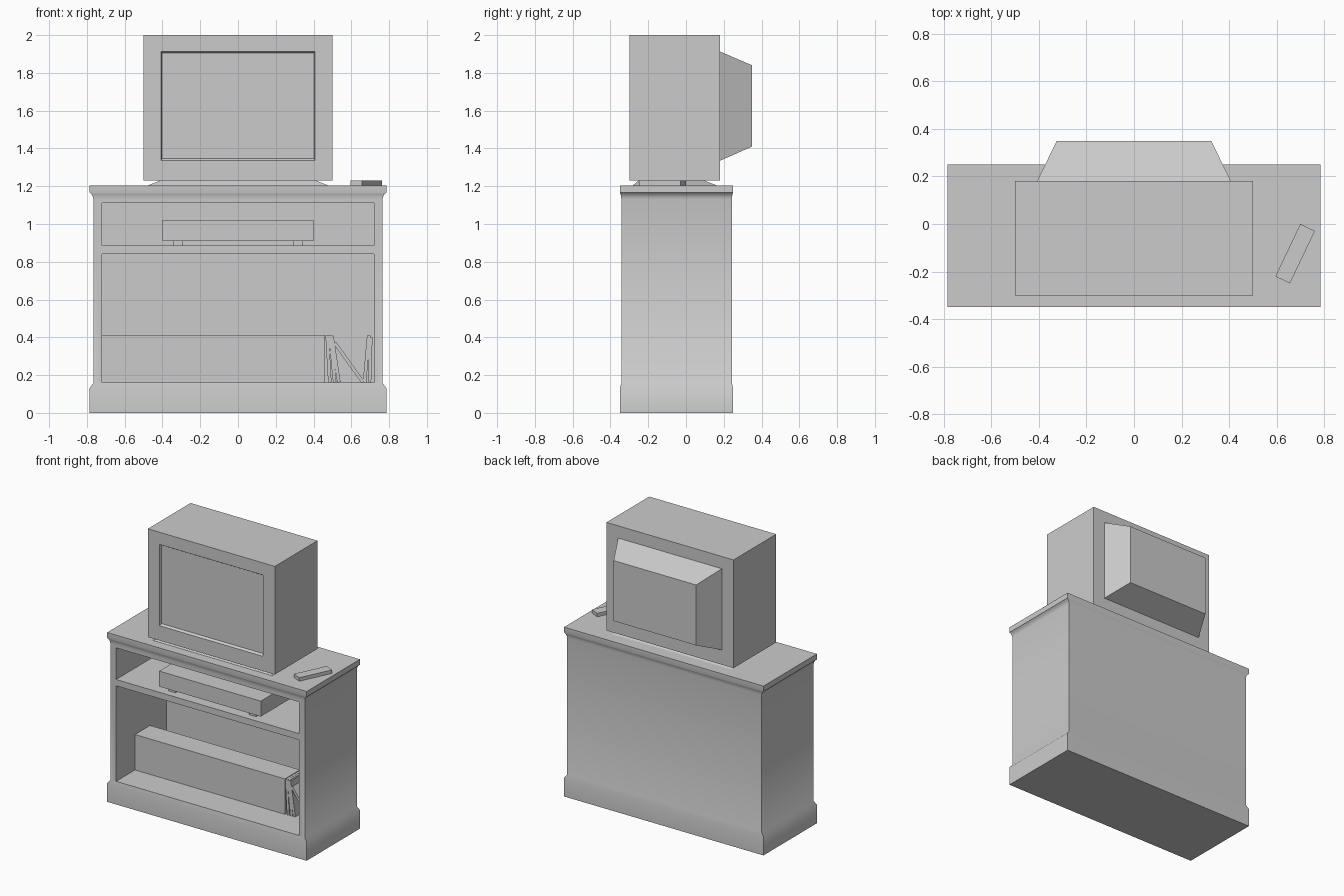
import bpy, bmesh, math
from mathutils import Vector

if "Cube" in bpy.data.objects:
    bpy.data.objects.remove(bpy.data.objects["Cube"])


def loft(name, rings):
    """Skin a stack of four-cornered rings and cap both ends."""
    bm = bmesh.new()
    loops = [[bm.verts.new(p) for p in r] for r in rings]
    for a, b in zip(loops, loops[1:]):
        for i in range(4):
            j = (i + 1) % 4
            bm.faces.new((a[i], a[j], b[j], b[i]))
    bm.faces.new(loops[0][::-1])
    bm.faces.new(loops[-1])
    bmesh.ops.recalc_face_normals(bm, faces=bm.faces)
    me = bpy.data.meshes.new(name)
    bm.to_mesh(me)
    bm.free()
    ob = bpy.data.objects.new(name, me)
    bpy.context.collection.objects.link(ob)
    return ob


def flat_ring(x0, x1, y0, y1, z):
    return [(x0, y0, z), (x1, y0, z), (x1, y1, z), (x0, y1, z)]


def upright_ring(x, z0, z1, y):
    return [(-x, y, z0), (x, y, z0), (x, y, z1), (-x, y, z1)]


def box(name, x0, x1, y0, y1, z0, z1):
    return loft(name, [flat_ring(x0, x1, y0, y1, z) for z in (z0, z1)])


# Cabinet: plinth, body and moulded top as one scaled profile (z, scale)
profile = [(0, 1), (0.132, 1), (0.157, 0.975), (1.132, 0.975), (1.145, 0.979),
           (1.158, 0.988), (1.166, 1), (1.205, 1)]
cabinet = loft("cabinet", [flat_ring(-0.785 * s, 0.785 * s, -0.05 - 0.3 * s,
                                     -0.05 + 0.3 * s, z) for z, s in profile])

# Shelf openings
for z0, z1 in ((0.16, 0.84), (0.885, 1.11)):
    cutter = box("opening_cutter", -0.72, 0.72, -0.5, 0.222, z0, z1)
    cutter.hide_render = True
    mod = cabinet.modifiers.new("opening", 'BOOLEAN')
    mod.operation = 'DIFFERENCE'
    mod.solver = 'EXACT'
    mod.object = cutter
    bpy.context.view_layer.objects.active = cabinet
    bpy.ops.object.modifier_apply(modifier=mod.name)
    bpy.data.objects.remove(cutter)

bpy.ops.object.select_all(action='DESELECT')
cabinet.select_set(True)
bpy.context.view_layer.objects.active = cabinet
bpy.ops.object.shade_smooth_by_angle(angle=math.radians(42))

# Television: recessed screen, case and tapered tube housing
loft("television", [
    upright_ring(0.403, 1.346, 1.904, -0.285),
    upright_ring(0.408, 1.335, 1.913, -0.30),
    upright_ring(0.5, 1.23, 2.0, -0.30),
    upright_ring(0.5, 1.23, 2.0, 0.18),
    upright_ring(0.408, 1.335, 1.913, 0.18),
    upright_ring(0.325, 1.41, 1.84, 0.35)])
loft("television_stand", [flat_ring(-0.475, 0.475, -0.28, 0.16, 1.205),
                          flat_ring(-0.41, 0.41, -0.25, 0.095, 1.231)])

# Video player with four feet
box("video_player", -0.40, 0.40, -0.315, 0.05, 0.91, 1.02)
for x in (-0.345, 0.29):
    for y in (-0.29, -0.03):
        box("player_foot", x, x + 0.055, y, y + 0.055, 0.885, 0.911)

# Remote control lying at an angle
remote = box("remote_control", -0.122, 0.122, -0.034, 0.034, 0, 0.025)
remote.location = (0.678, -0.125, 1.205)
remote.rotation_euler.z = math.radians(64.5)

# Row of tapes, then loose ones leaning: (bottom x, top x, top z)
box("tape_row", -0.72, 0.46, -0.13, 0.04, 0.16, 0.412)
for xb, xt, zt in ((0.486, 0.472, 0.41), (0.512, 0.488, 0.41), (0.534, 0.497, 0.408),
                   (0.662, 0.513, 0.37), (0.67, 0.692, 0.41), (0.696, 0.703, 0.4)):
    d = Vector((xt - xb, 0, zt - 0.162)).normalized()
    side = Vector((d.z, 0, -d.x)) * 0.009
    ends = []
    for c in (Vector((xb, 0, 0.162)), Vector((xt, 0, zt))):
        ends.append([tuple(c + side * s + Vector((0, y, 0)))
                     for s, y in ((-1, -0.13), (1, -0.13), (1, 0.04), (-1, 0.04))])
    loft("leaning_tape", ends)
